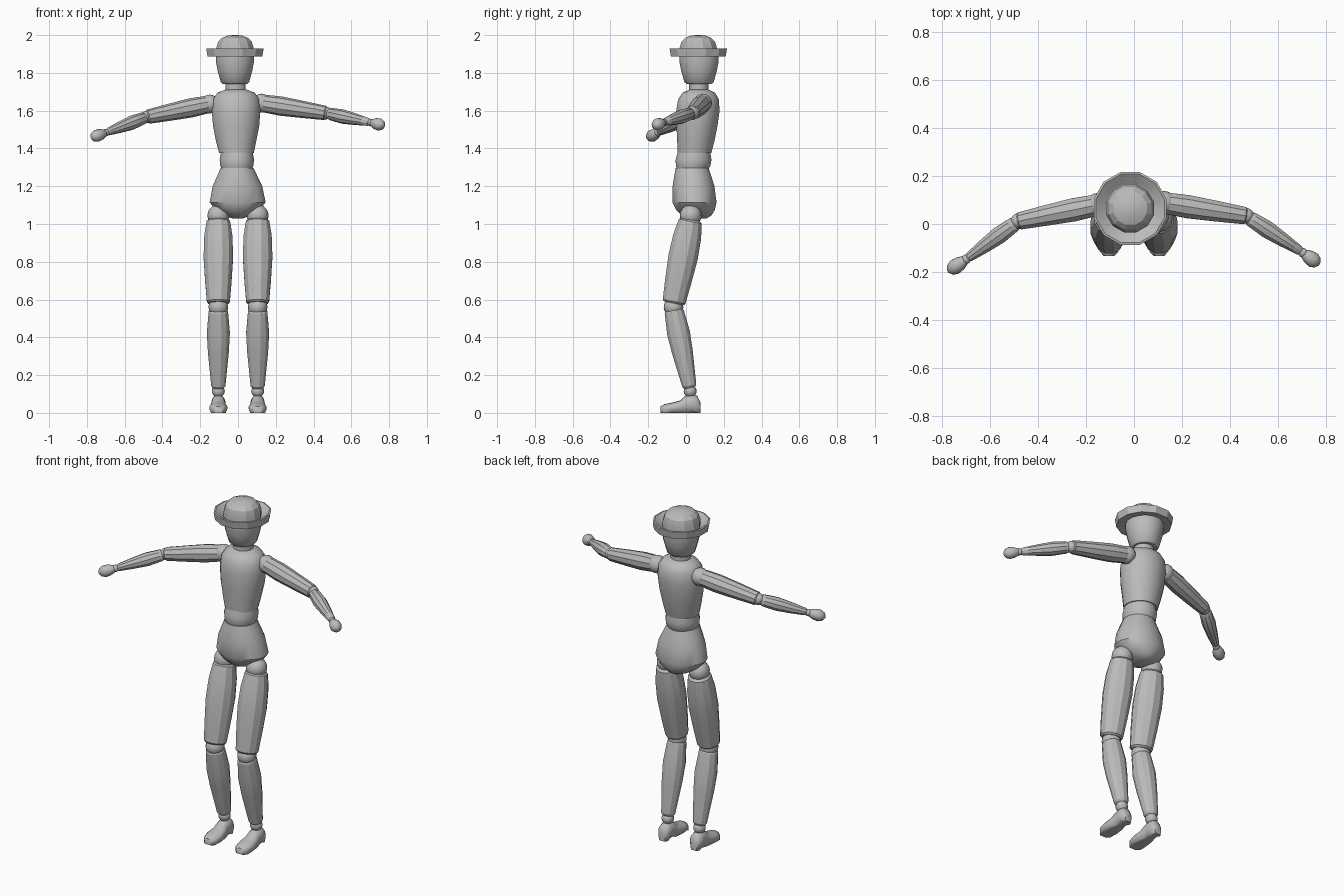
import bpy, math
from mathutils import Vector, Matrix

cube = bpy.data.objects.get("Cube")
if cube:
    bpy.data.objects.remove(cube)

grey = bpy.data.materials.new("plain grey")
grey.use_nodes = True
COLOUR = (0.5, 0.5, 0.5, 1)
grey.diffuse_color = COLOUR
grey.node_tree.nodes["Principled BSDF"].inputs["Base Color"].default_value = COLOUR


def loft(name, rings, sides=12, angle=25, matrix=None, closed=False):
    """Join elliptical rings given as (z, rx, ry, cx, cy)."""
    verts, faces = [], []
    for z, rx, ry, cx, cy in rings:
        for i in range(sides):
            a = math.tau * (i + 0.5) / sides
            verts.append((cx + rx * math.cos(a), cy + ry * math.sin(a), z))
    n = len(rings)
    for k in range(n if closed else n - 1):
        p, q = k * sides, (k + 1) % n * sides
        for i in range(sides):
            j = (i + 1) % sides
            faces.append((p + i, p + j, q + j, q + i))
    if not closed:
        faces.append(tuple(reversed(range(sides))))
        faces.append(tuple(range((n - 1) * sides, n * sides)))
    mesh = bpy.data.meshes.new(name)
    mesh.from_pydata(verts, [], faces)
    if matrix:
        mesh.transform(matrix)
    mesh.materials.append(grey)
    mesh.shade_smooth()
    mesh.set_sharp_from_angle(angle=math.radians(angle))
    obj = bpy.data.objects.new(name, mesh)
    bpy.context.collection.objects.link(obj)
    return obj


def limb(name, start, end, profile, sides=12, angle=25):
    """Turned piece along start-end; profile holds (fraction, radius)."""
    start, end = Vector(start), Vector(end)
    axis = end - start
    turn = axis.to_track_quat('Z', 'Y').to_matrix().to_4x4()
    rings = [(t * axis.length, r, r, 0, 0) for t, r in profile]
    return loft(name, rings, sides, angle, Matrix.Translation(start) @ turn)


def ball(name, centre, radius):
    bpy.ops.mesh.primitive_uv_sphere_add(segments=16, ring_count=10, radius=radius, location=centre)
    obj = bpy.context.object
    obj.name = name
    obj.data.materials.append(grey)
    obj.data.shade_smooth()


# Hat: upturned brim and domed crown
HX, HY = -0.016, 0.065
brim = [(1.895, 0.098), (1.93, 0.148), (1.928, 0.157), (1.886, 0.15), (1.89, 0.1)]
loft("hat_brim", [(z, r, r, HX, HY) for z, r in brim], 12, 20, closed=True)
crown = [(1.885, 0.103), (1.93, 0.103), (1.965, 0.092), (1.985, 0.072), (1.997, 0.04), (2.0, 0.012)]
loft("hat_crown", [(z, r, r, HX, HY) for z, r in crown], 12, 20)

# Head and neck
head = [(1.742, 0.066), (1.752, 0.077), (1.81, 0.093), (1.86, 0.103), (1.9, 0.102)]
loft("head", [(z, r, r * 1.03, HX, HY + 0.004) for z, r in head], 16, 35)
loft("neck", [(z, 0.055, 0.052, -0.013, 0.068) for z in (1.67, 1.76)], 16, 35)

# Torso, waist and pelvis
loft("chest", [(1.375, 0.093, 0.09, -0.008, 0.045),
               (1.44, 0.108, 0.1, -0.01, 0.052),
               (1.52, 0.124, 0.11, -0.01, 0.058),
               (1.6, 0.13, 0.116, -0.01, 0.063),
               (1.66, 0.124, 0.109, -0.01, 0.066),
               (1.695, 0.1, 0.087, -0.01, 0.068),
               (1.712, 0.055, 0.05, -0.01, 0.068)], 20, 40)
loft("waist", [(1.285, 0.08, 0.082, -0.006, 0.035),
               (1.31, 0.089, 0.093, -0.006, 0.038),
               (1.34, 0.092, 0.096, -0.006, 0.04),
               (1.38, 0.085, 0.087, -0.006, 0.042)], 20, 40)
loft("pelvis", [(1.03, 0.03, 0.05, -0.002, 0.06),
                (1.045, 0.07, 0.08, -0.002, 0.056),
                (1.075, 0.118, 0.104, -0.002, 0.05),
                (1.115, 0.15, 0.118, -0.002, 0.045),
                (1.2, 0.133, 0.112, -0.003, 0.04),
                (1.26, 0.105, 0.098, -0.004, 0.035),
                (1.297, 0.088, 0.088, -0.005, 0.033)], 20, 30)

# Legs
THIGH = [(0, 0.05), (0.025, 0.064), (0.2, 0.077), (0.45, 0.081), (0.75, 0.072), (0.98, 0.063), (1, 0.055)]
SHIN = [(0, 0.045), (0.03, 0.053), (0.3, 0.063), (0.55, 0.057), (0.97, 0.039), (1, 0.03)]
FOOT = [(-0.134, 0.022, 0.035), (-0.115, 0.04, 0.046), (-0.075, 0.049, 0.054), (-0.03, 0.043, 0.066),
        (-0.005, 0.037, 0.09), (0.03, 0.038, 0.1), (0.06, 0.036, 0.09), (0.077, 0.022, 0.055)]
for side, s in (("left", 1), ("right", -1)):
    x = s * 0.104
    ball(side + "_hip", (x, 0.025, 1.045), 0.058)
    limb(side + "_thigh", (x, 0.025, 1.025), (x, -0.065, 0.58), THIGH, 12)
    ball(side + "_knee", (x, -0.066, 0.56), 0.052)
    limb(side + "_shin", (x, -0.065, 0.548), (x, 0.02, 0.132), SHIN, 12)
    ball(side + "_ankle", (x, 0.022, 0.115), 0.034)
    # Foot is lofted heel to toe, with a flat sole
    rings = [(-y, w, h / 2, x * s, h / 2) for y, w, h in FOOT[::-1]]
    foot = loft(side + "_foot", rings, 14, 50,
                Matrix.Diagonal((s, 1, 1, 1)) @ Matrix.Rotation(math.radians(90), 4, 'X'))
    if s < 0:
        foot.data.flip_normals()
    for v in foot.data.vertices:
        if v.co.z < 0.018:
            v.co.z = 0

# Arms
UPPER = [(0, 0.036), (0.04, 0.047), (0.3, 0.051), (0.65, 0.045), (0.98, 0.038), (1, 0.032)]
FORE = [(0, 0.026), (0.05, 0.033), (0.35, 0.038), (0.65, 0.031), (0.97, 0.021), (1, 0.016)]
HAND = [(0, 0.014), (0.1, 0.021), (0.35, 0.03), (0.65, 0.033), (0.88, 0.024), (1, 0.008)]
ARMS = {
    "left": [(0.125, 0.088, 1.64), (0.468, 0.034, 1.587), (0.705, -0.12, 1.537), (0.773, -0.168, 1.521)],
    "right": [(-0.15, 0.08, 1.635), (-0.482, 0.012, 1.567), (-0.7, -0.147, 1.484), (-0.775, -0.198, 1.457)],
}
for side, (shoulder, elbow, wrist, tip) in ARMS.items():
    ball(side + "_shoulder", shoulder, 0.05)
    limb(side + "_upper_arm", shoulder, elbow, UPPER, 10)
    ball(side + "_elbow", elbow, 0.033)
    e, w, t = Vector(elbow), Vector(wrist), Vector(tip)
    limb(side + "_forearm", e.lerp(w, 0.05), e.lerp(w, 0.96), FORE, 10)
    ball(side + "_wrist", w, 0.02)
    limb(side + "_hand", w, t, HAND, 12, 50)
